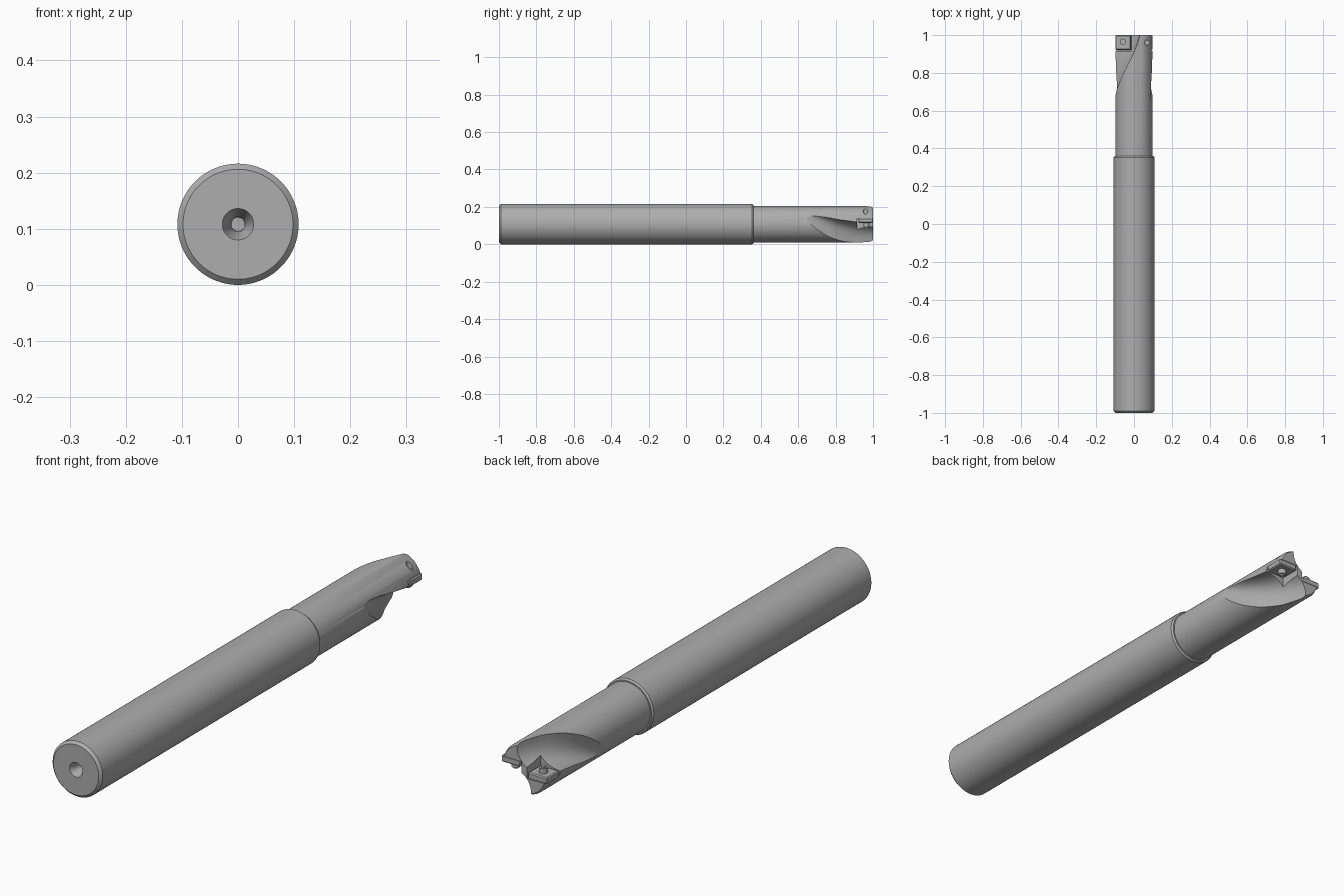
import bpy, bmesh, math
from mathutils import Matrix, Vector

if "Cube" in bpy.data.objects:
    bpy.data.objects.remove(bpy.data.objects["Cube"], do_unlink=True)

R = 0.108            # shank radius, also the axis height
NR = 0.098           # neck radius
AXIS = Matrix.Translation((0, 0, R))
SIDES = [AXIS, AXIS @ Matrix.Rotation(math.pi, 4, 'Y')]   # the two cutting sides

steel = bpy.data.materials.new("steel_grey")
steel.use_nodes = True
GREY = (0.42, 0.42, 0.42, 1)
steel.diffuse_color = GREY
steel.node_tree.nodes["Principled BSDF"].inputs["Base Color"].default_value = GREY


def finish(name, bm, matrix):
    bmesh.ops.transform(bm, matrix=matrix, verts=bm.verts)
    bmesh.ops.recalc_face_normals(bm, faces=bm.faces)
    me = bpy.data.meshes.new(name)
    bm.to_mesh(me)
    bm.free()
    me.materials.append(steel)
    ob = bpy.data.objects.new(name, me)
    bpy.context.collection.objects.link(ob)
    return ob


def loft(name, rings, matrix):
    """Skin closed rings of points and cap both ends."""
    bm = bmesh.new()
    vr = [[bm.verts.new(p) for p in ring] for ring in rings]
    n = len(vr[0])
    for a, b in zip(vr, vr[1:]):
        for i in range(n):
            j = (i + 1) % n
            bm.faces.new((a[i], a[j], b[j], b[i]))
    bm.faces.new(vr[0])
    bm.faces.new(vr[-1][::-1])
    return finish(name, bm, matrix)


def lathe(name, profile, matrix, n=96):
    """Rings of (radius, y) about the y axis."""
    rings = [[(r * math.cos(2 * math.pi * i / n), y, r * math.sin(2 * math.pi * i / n))
              for i in range(n)] for r, y in profile]
    return loft(name, rings, matrix)


def box(name, lo, hi, matrix, bevel=0):
    bm = bmesh.new()
    bmesh.ops.create_cube(bm, size=1)
    lo, hi = Vector(lo), Vector(hi)
    for v in bm.verts:
        v.co = Vector(((lo[k] + hi[k]) / 2 + v.co[k] * (hi[k] - lo[k]) for k in range(3)))
    if bevel:
        bmesh.ops.bevel(bm, geom=bm.edges[:], offset=bevel, segments=1, affect='EDGES')
    return finish(name, bm, matrix)


def rod(name, x, y, z0, z1, r, matrix):
    """Upright cylinder in the local frame."""
    turn = Matrix.Translation((x, y, 0)) @ Matrix.Rotation(math.pi / 2, 4, 'X')
    return lathe(name, [(r, z0), (r, z1)], matrix @ turn, 24)


def select(ob):
    bpy.ops.object.select_all(action='DESELECT')
    ob.select_set(True)
    bpy.context.view_layer.objects.active = ob


def cut(target, cutter):
    select(target)
    m = target.modifiers.new("cut", 'BOOLEAN')
    m.operation, m.solver, m.object = 'DIFFERENCE', 'EXACT', cutter
    bpy.ops.object.modifier_apply(modifier=m.name)
    bpy.data.objects.remove(cutter, do_unlink=True)


def smooth(ob):
    select(ob)
    bpy.ops.object.shade_smooth_by_angle(angle=math.radians(30))


# Flute stations: y, upper edge angle, lower edge angle, corner x, corner z
STATIONS = [
    (0.640, 17, 13, 0.100, 0.026),
    (0.655, 25, 6, 0.091, 0.026),
    (0.690, 26, -12, 0.076, 0.018),
    (0.750, 22, -38, 0.050, 0.010),
    (0.820, 14, -63, 0.022, 0.006),
    (0.900, 7, -88, -0.005, 0.004),
    (0.960, 5, -101, -0.025, 0.002),
    (1.030, 4, -114, -0.040, 0.000),
]


def flute_ring(y, up, low, cx, cz):
    def polar(a, r):
        return Vector((r * math.cos(math.radians(a)), y, r * math.sin(math.radians(a))))
    u, l, k = polar(up, NR), polar(low, NR), Vector((cx, y, cz))
    ring = []
    for i in range(13):
        t = i / 12
        ring.append(u * (1 - t) ** 2 + k * 2 * t * (1 - t) + l * t * t)
    return ring + [polar(low, NR * 1.5), polar((up + low) / 2, NR * 2.2), polar(up, NR * 1.5)]


def flute_rings():
    rings = []
    for a, b in zip(STATIONS, STATIONS[1:]):
        for s in range(3):
            rings.append(flute_ring(*[p + (q - p) * s / 3 for p, q in zip(a, b)]))
    return rings + [flute_ring(*STATIONS[-1])]


# Shank, shoulder, neck and centre hole in one turned body
body = lathe("tool_body", [
    (0.012, -0.93), (0.013, -0.965), (0.028, -1.0), (0.098, -1.0), (R, -0.99),
    (R, 0.353), (0.103, 0.36), (NR, 0.36), (NR, 0.985), (0.092, 1.0)], AXIS)

# Flutes, insert pockets and screw holes on both sides
for m in SIDES:
    cut(body, loft("flute_cutter", flute_rings(), m))
    cut(body, box("pocket_cutter", (0.012, 0.915, -0.03), (0.14, 1.05, 0.03), m))
    cut(body, rod("hole_cutter", 0.069, 0.96, 0.05, 0.15, 0.013, m))
smooth(body)

# Cutting inserts with their clamping screws
for m, side in zip(SIDES, ("left", "right")):
    box("insert_" + side, (0.016, 0.922, 0.006), (0.099, 1.0, 0.032), m, 0.004)
    smooth(rod("screw_head_" + side, 0.059, 0.965, -0.014, 0.012, 0.016, m))
    smooth(rod("screw_socket_" + side, 0.059, 0.965, -0.02, -0.012, 0.009, m))
